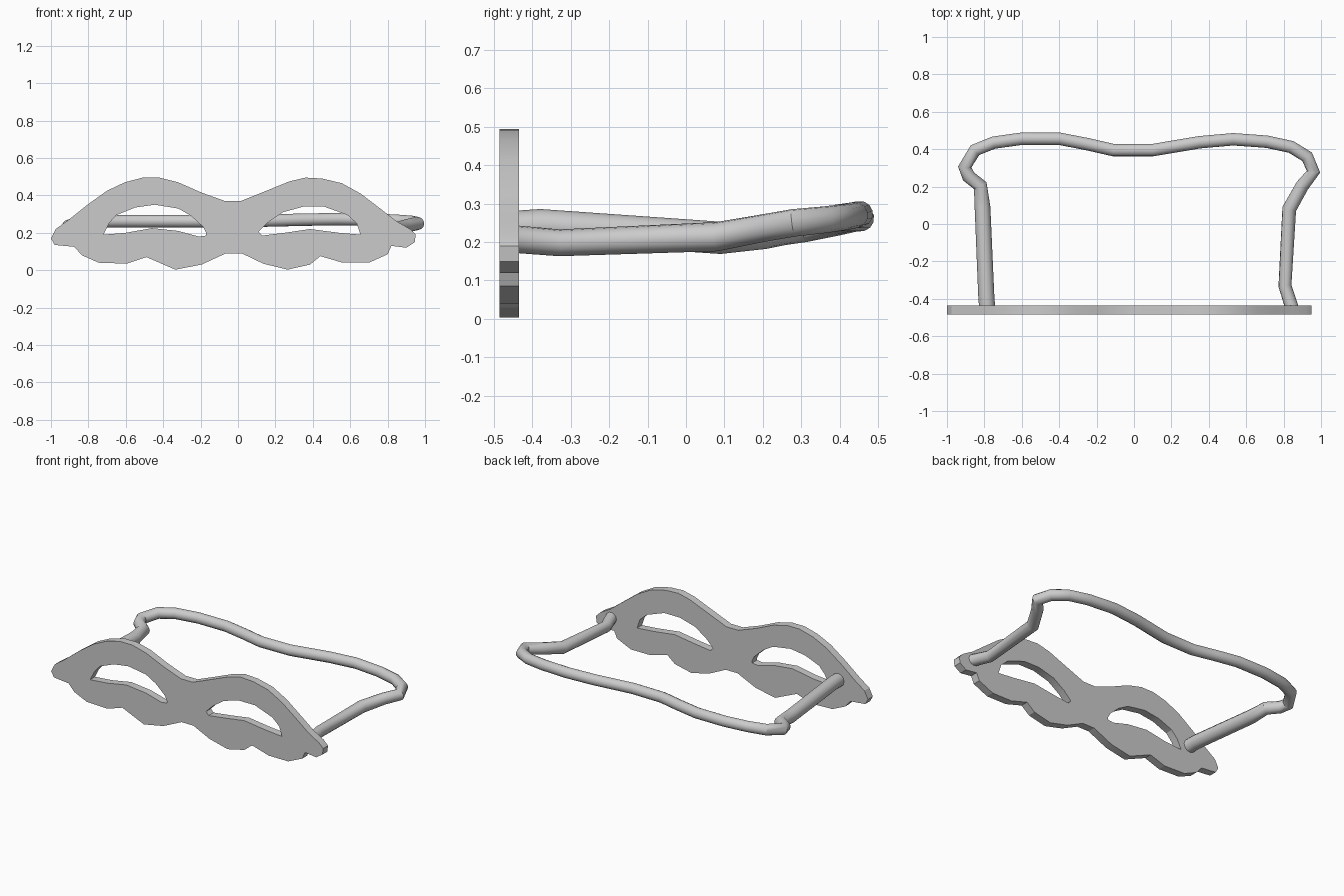
import bpy
from math import radians


def make_curve(name, loops, dims, cyclic):
    """Poly curve object from loops of (x, y, z, radius)."""
    cu = bpy.data.curves.new(name, 'CURVE')
    cu.dimensions = dims
    for pts in loops:
        sp = cu.splines.new('POLY')
        sp.points.add(len(pts) - 1)
        for p, (x, y, z, r) in zip(sp.points, pts):
            p.co = (x, y, z, 1)
            p.radius = r
        sp.use_cyclic_u = cyclic
    ob = bpy.data.objects.new(name, cu)
    bpy.context.collection.objects.link(ob)
    return ob


def to_mesh(ob, angle):
    """Convert to a welded mesh with sharp edges kept."""
    bpy.ops.object.select_all(action='DESELECT')
    bpy.context.view_layer.objects.active = ob
    ob.select_set(True)
    bpy.ops.object.convert(target='MESH')
    bpy.ops.object.mode_set(mode='EDIT')
    bpy.ops.mesh.select_all(action='SELECT')
    bpy.ops.mesh.remove_doubles(threshold=0.0005)
    bpy.ops.mesh.normals_make_consistent(inside=False)
    bpy.ops.object.mode_set(mode='OBJECT')
    bpy.ops.object.shade_smooth_by_angle(angle=radians(angle))


# Mask plate: outline with two eye openings (x, z)
outline = [
    (-1.0, .17), (-.975, .22), (-.905, .27), (-.805, .35), (-.70, .425), (-.605, .47),
    (-.51, .495), (-.42, .495), (-.32, .47), (-.195, .415), (-.07, .37), (.015, .37),
    (.14, .42), (.275, .475), (.36, .495), (.45, .49), (.555, .465), (.655, .41),
    (.76, .33), (.85, .26), (.92, .22), (.95, .19), (.945, .15), (.90, .12),
    (.82, .13), (.80, .085), (.70, .04), (.56, .04), (.44, .075), (.385, .03),
    (.265, .003), (.135, .035), (.02, .09), (-.065, .09), (-.195, .03), (-.335, .003),
    (-.49, .07), (-.595, .035), (-.745, .04), (-.835, .08), (-.875, .125), (-.98, .135)]
left_eye = [
    (-.72, .19), (-.69, .25), (-.65, .295), (-.55, .335), (-.445, .35), (-.32, .33),
    (-.25, .29), (-.185, .23), (-.17, .2), (-.17, .185), (-.21, .18), (-.32, .21),
    (-.46, .225), (-.60, .2)]
right_eye = [
    (.655, .19), (.635, .25), (.585, .295), (.46, .34), (.35, .34), (.24, .31),
    (.16, .255), (.11, .205), (.13, .185), (.25, .2), (.385, .22), (.54, .2)]
loops = [[(x, z, 0, 1) for x, z in lp] for lp in (outline, left_eye, right_eye)]
mask = make_curve("mask_plate", loops, '2D', True)
mask.data.fill_mode = 'BOTH'
mask.data.extrude = 0.025
mask.rotation_euler = (radians(90), 0, 0)
mask.location.y = -0.46
to_mesh(mask, 20)

# Head strap: one tube running from the left side round the back to the right
path = [
    (-.785, -.45, .238, .043), (-.79, -.38, .243, .043), (-.81, .09, .211, .042),
    (-.822, .205, .220, .038), (-.885, .255, .228, .036), (-.905, .305, .235, .036),
    (-.85, .395, .252, .035), (-.75, .435, .260, .034), (-.60, .456, .262, .034),
    (-.40, .456, .262, .034), (-.25, .427, .262, .034), (-.11, .395, .262, .034),
    (.10, .395, .264, .034), (.35, .437, .270, .034), (.53, .453, .273, .034),
    (.71, .440, .270, .034), (.84, .412, .265, .034), (.925, .36, .258, .035),
    (.96, .28, .250, .036), (.90, .205, .237, .036), (.83, .08, .214, .038),
    (.807, -.33, .198, .035), (.845, -.45, .208, .036)]
strap = make_curve("head_strap", [path], '3D', False)
strap.data.bevel_depth = 1.0
strap.data.bevel_resolution = 4
strap.data.use_fill_caps = True
to_mesh(strap, 35)
